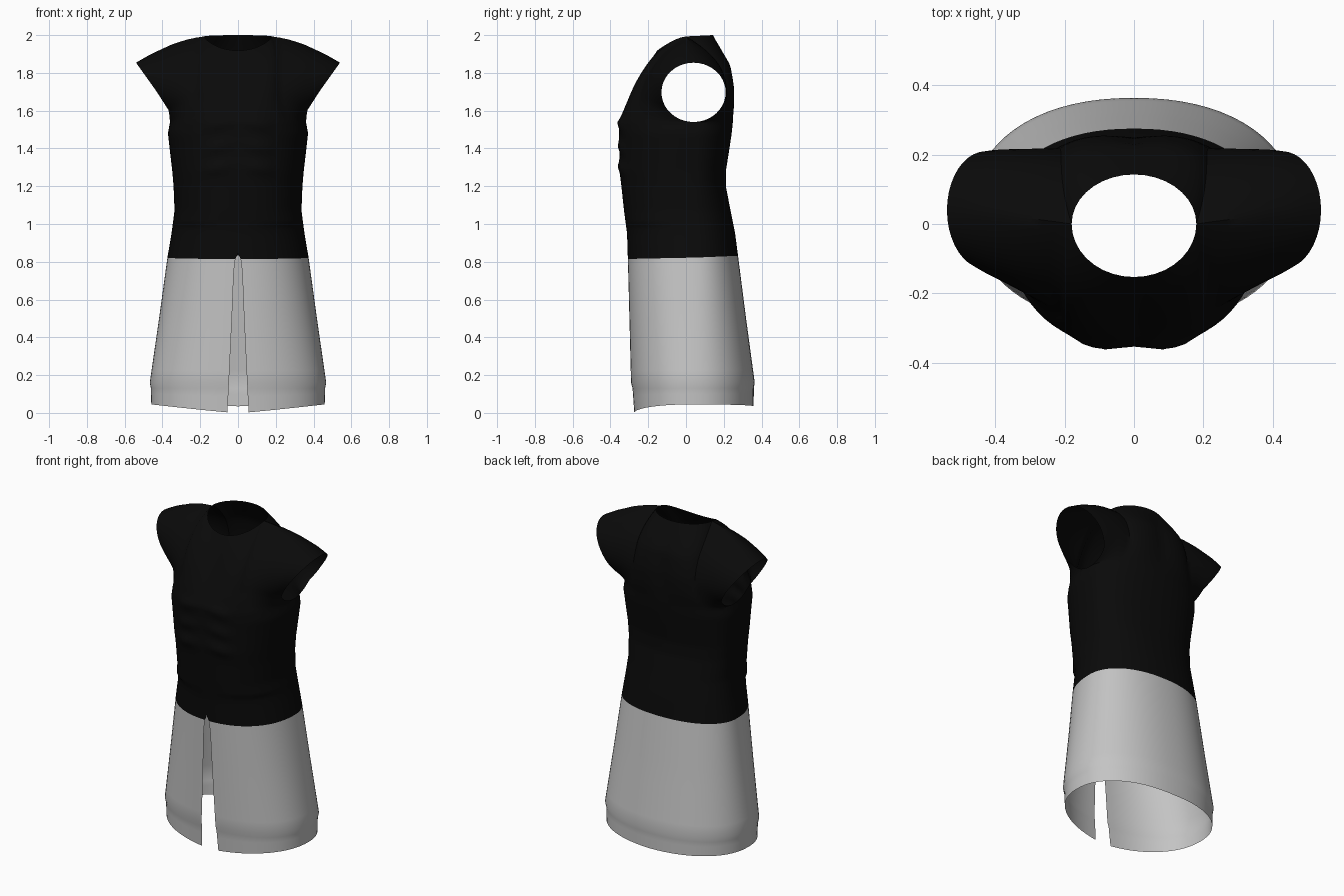
import bpy, bmesh
from math import sin, cos, asin, pi, exp
from mathutils import Vector

if "Cube" in bpy.data.objects:
    bpy.data.objects.remove(bpy.data.objects["Cube"])

COLS = 18
MID_Y = 0.04
ARMPIT = 1.54

# Body cross-sections: height, half width, front y, back y
RINGS = [(0.0, 0.458, -0.275, 0.358), (0.13, 0.461, -0.284, 0.359),
         (0.16, 0.467, -0.292, 0.364), (0.5, 0.418, -0.3, 0.318),
         (0.82, 0.374, -0.308, 0.277), (0.95, 0.352, -0.312, 0.26),
         (1.07, 0.336, -0.328, 0.236), (1.2, 0.341, -0.342, 0.211),
         (1.28, 0.348, -0.352, 0.211), (1.4, 0.362, -0.352, 0.23),
         (1.48, 0.371, -0.354, 0.242), (ARMPIT, 0.36, -0.354, 0.248)]
# Half width of the front slit by height
SLIT = [(0.0, 0.056), (0.5, 0.032), (0.78, 0.021), (0.815, 0.014), (0.845, 0.0), (2.0, 0.0)]


def lookup(table, z):
    """Interpolate the rows of a table by their first column."""
    z = max(table[0][0], min(table[-1][0], z))
    for a, b in zip(table, table[1:]):
        if z <= b[0]:
            f = (z - a[0]) / (b[0] - a[0])
            return [p + (q - p) * f for p, q in zip(a[1:], b[1:])]


def along(points, t):
    """Point at fraction t of the length of a polyline."""
    pts = [Vector(p) for p in points]
    lengths = [(b - a).length for a, b in zip(pts, pts[1:])]
    d = t * sum(lengths)
    for a, b, length in zip(pts, pts[1:], lengths):
        if d <= length:
            return a.lerp(b, d / length)
        d -= length
    return pts[-1]


def body_point(z, u, back):
    """Quarter cross-section: u runs from the centre line to the side."""
    width, front, rear = lookup(RINGS, z)
    n = 2.2 if back or z < 1 else 2.4
    start = 0 if back else asin((lookup(SLIT, z)[0] / width) ** (n / 2))
    a = start + (pi / 2 - start) * u
    depth = (rear if back else front) - MID_Y
    x = width * sin(a) ** (2 / n)
    y = MID_Y + depth * max(cos(a), 0) ** (2 / n)
    return Vector((x, y, z))


def waist_z(u, back):
    return 0.822 + (0.01 if back else -0.007) * cos(u * pi / 2)


def material(name, value):
    m = bpy.data.materials.new(name)
    m.use_nodes = True
    color = (value, value, value, 1)
    m.diffuse_color = color
    shader = m.node_tree.nodes["Principled BSDF"]
    shader.inputs["Base Color"].default_value = color
    shader.inputs["Roughness"].default_value = 0.9
    return m


def build(name, grids, mat, shape=None):
    """Join grids of points, mirrored left to right, into one sheet."""
    bm = bmesh.new()
    for rows in grids:
        for side in (1, -1):
            vs = [[bm.verts.new((p.x * side, p.y, p.z)) for p in row] for row in rows]
            for r, s in zip(vs, vs[1:]):
                for i in range(len(r) - 1):
                    bm.faces.new((r[i], r[i + 1], s[i + 1], s[i]))
    if shape:
        for v in bm.verts:
            v.co.y += shape(v.co)
    bmesh.ops.remove_doubles(bm, verts=bm.verts, dist=0.0005)
    bmesh.ops.recalc_face_normals(bm, faces=bm.faces)
    mesh = bpy.data.meshes.new(name)
    bm.to_mesh(mesh)
    bm.free()
    mesh.materials.append(mat)
    ob = bpy.data.objects.new(name, mesh)
    bpy.context.collection.objects.link(ob)
    bpy.ops.object.select_all(action='DESELECT')
    ob.select_set(True)
    bpy.context.view_layer.objects.active = ob
    bpy.ops.object.shade_smooth_by_angle(angle=0.7)
    return ob


def skirt_grid(back):
    rows = []
    levels = [0, 0.5, 0.8, 1]
    for k in range(15):
        row = []
        for i in range(COLS + 1):
            u = i / COLS
            top = waist_z(u, back)
            side = sin(u * pi / 2)
            hem = 0.035 + 0.01 * side if back else 0.003 + 0.042 * side
            # Hem band below, plain cloth above
            z = hem + (0.13 - hem) * k / 3 if k < 4 else 0.16 + (top - 0.16) * (k - 4) / 10
            row.append(body_point(z, u, back))
        rows.append(row)
    return rows


def waist_grid(back):
    count = 44
    rows = []
    for k in range(count + 1):
        row = []
        for i in range(COLS + 1):
            base = waist_z(i / COLS, back)
            # Close rows at the bottom follow the tip of the slit
            z = base + (0.85 - base) * k / 4 if k < 4 else 0.85 + (ARMPIT - 0.85) * (k - 4) / (count - 4)
            row.append(body_point(z, i / COLS, back))
        rows.append(row)
    return rows


def armhole(v, back):
    a = -pi / 2 + pi * v
    y = 0.04 + 0.17 * cos(a) * (1 if back else -1)
    z = 1.697 + 0.157 * sin(a)
    x = lookup([(1.54, 0.36), (1.6, 0.366), (1.7, 0.43), (1.854, 0.54)], z)[0]
    return Vector((x, y, z))


def neckline(u, back):
    """Neck edge from the centre, then the shoulder seam out to the tip."""
    if u <= 0.5:
        a = u * pi
        y = 0.143 * cos(a) if back else -0.153 * cos(a)
        z = 1.993 + 0.007 * cos(a) if back else 1.993 - 0.075 * cos(a) ** 1.5
        return Vector((0.18 * sin(a), y, z))
    seam = [(0.18, 0, 1.993), (0.25, 0.01, 1.982), (0.34, 0.02, 1.955),
            (0.46, 0.035, 1.9), tuple(armhole(1, back))]
    return along(seam, u * 2 - 1)


def chest_grid(back):
    if back:
        middle = [(0, 0.248, ARMPIT), (0, 0.25, 1.62), (0, 0.246, 1.72),
                  (0, 0.228, 1.84), tuple(neckline(0, True))]
    else:
        middle = [(0, -0.354, ARMPIT), (0, -0.325, 1.61), (0, -0.25, 1.75),
                  (0, -0.2, 1.84), tuple(neckline(0, False))]
    rows = []
    for k in range(21):
        v = k / 20
        left, right = along(middle, v), armhole(v, back)
        row = []
        for i in range(COLS + 1):
            u = i / COLS
            low, high = body_point(ARMPIT, u, back), neckline(u, back)
            corners = (body_point(ARMPIT, 0, back).lerp(body_point(ARMPIT, 1, back), u)).lerp(
                neckline(0, back).lerp(neckline(1, back), u), v)
            row.append(low.lerp(high, v) + left.lerp(right, u) - corners)
        rows.append(row)
    return rows


def muscle_relief(p):
    """Three pairs of soft swellings on the front."""
    if p.y > -0.2:
        return 0
    x = abs(p.x)
    across = exp(-((x - 0.11) / 0.065) ** 4)
    swell = sum(exp(-((p.z - z + 0.25 * (x - 0.1)) / 0.032) ** 2) for z in (1.3, 1.41, 1.53))
    return -0.014 * across * swell


black = material("black cloth", 0.003)
grey = material("grey cloth", 0.55)

build("tunic_top", [g(b) for g in (waist_grid, chest_grid) for b in (False, True)],
      black, muscle_relief)
build("skirt", [skirt_grid(b) for b in (False, True)], grey)
